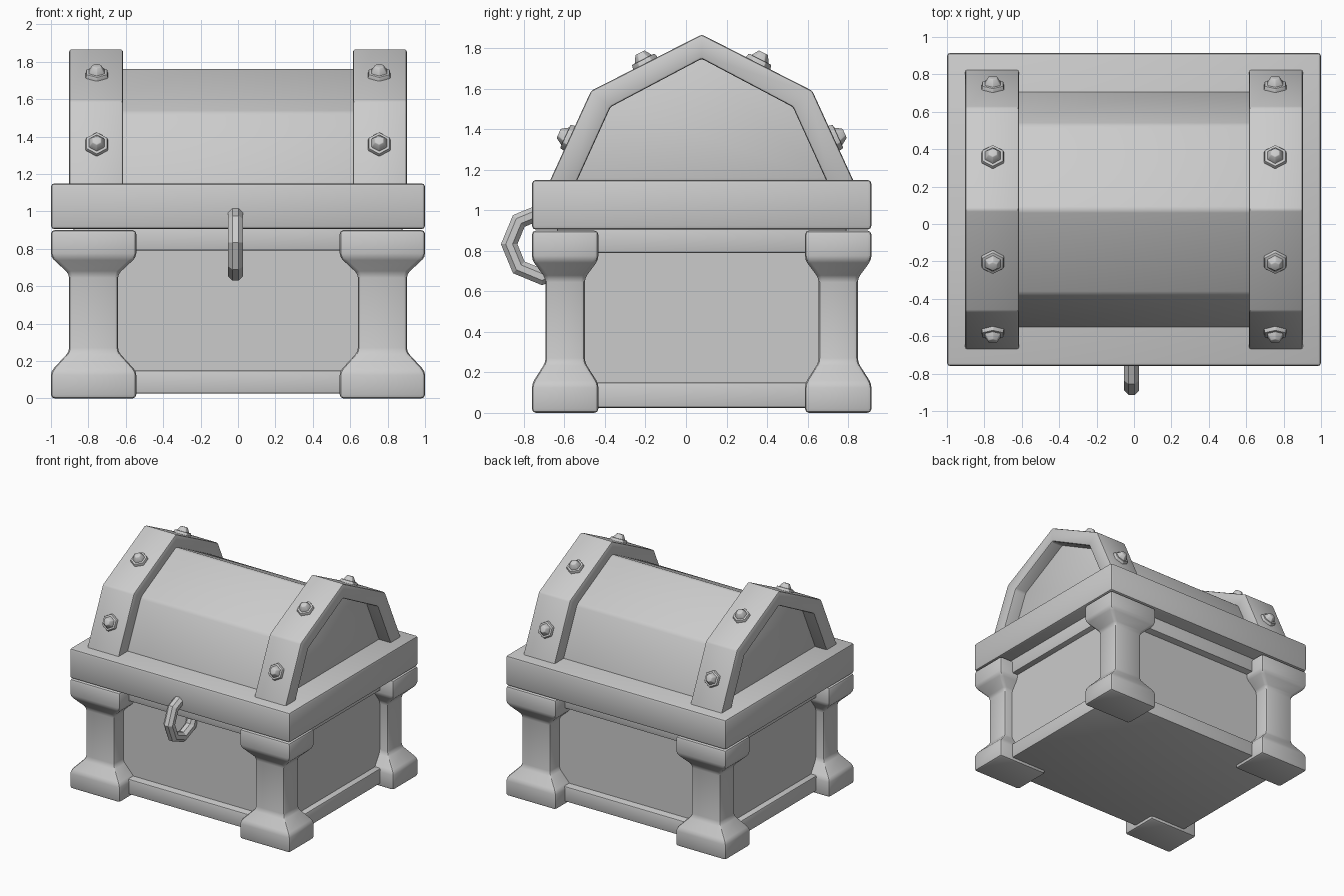
import bpy, bmesh, math
from mathutils import Vector, Matrix

if "Cube" in bpy.data.objects:
    bpy.data.objects.remove(bpy.data.objects["Cube"])

CY = 0.0775  # y centre of the chest body (the ring sticks out in front)


def finish(name, bm, bevel=0.012, angle=25):
    """Turn a bmesh into a named object with softened edges."""
    bmesh.ops.recalc_face_normals(bm, faces=bm.faces)
    me = bpy.data.meshes.new(name)
    bm.to_mesh(me)
    bm.free()
    ob = bpy.data.objects.new(name, me)
    bpy.context.collection.objects.link(ob)
    bpy.ops.object.select_all(action='DESELECT')
    ob.select_set(True)
    bpy.context.view_layer.objects.active = ob
    if bevel:
        m = ob.modifiers.new("Bevel", 'BEVEL')
        m.width = bevel
        m.segments = 2
        m.limit_method = 'ANGLE'
        m.angle_limit = math.radians(angle)
        bpy.ops.object.modifier_apply(modifier=m.name)
    bpy.ops.object.shade_smooth_by_angle(angle=math.radians(30))
    return ob


def loft(name, cx, cy, rings, bevel):
    """Stack of rectangles (z, half x, half y) joined into a solid."""
    bm = bmesh.new()
    prev = None
    for z, hx, hy in rings:
        ring = [bm.verts.new((cx + sx * hx, cy + sy * hy, z))
                for sx, sy in ((-1, -1), (1, -1), (1, 1), (-1, 1))]
        if prev:
            for i in range(4):
                j = (i + 1) % 4
                bm.faces.new((prev[i], prev[j], ring[j], ring[i]))
        else:
            bm.faces.new(ring[::-1])
        prev = ring
    bm.faces.new(prev)
    return finish(name, bm, bevel)


def prism(name, profile, x0, x1, bevel):
    """Extrude a (y, z) profile along x."""
    bm = bmesh.new()
    f = bm.faces.new([bm.verts.new((x0, CY + y, z)) for y, z in profile])
    ext = bmesh.ops.extrude_face_region(bm, geom=[f])
    verts = [v for v in ext['geom'] if isinstance(v, bmesh.types.BMVert)]
    bmesh.ops.translate(bm, verts=verts, vec=(x1 - x0, 0, 0))
    return finish(name, bm, bevel)


def arch(foot, knee, knee_z, top, base=1.14):
    return [(-foot, base), (-knee, knee_z), (0, top), (knee, knee_z), (foot, base)]


# chest body: recessed panels with a trim at top and bottom
loft("body_panels", 0, CY, [(0.05, 0.83, 0.65), (0.90, 0.83, 0.65)], 0)
loft("bottom_trim", 0, CY, [(0.025, 0.88, 0.715), (0.15, 0.88, 0.715)], 0.01)
loft("top_trim", 0, CY, [(0.79, 0.88, 0.715), (0.92, 0.88, 0.715)], 0.01)

# corner pillars with flared foot and cap
for sx, side in ((-1, "left"), (1, "right")):
    for sy, end in ((-1, "front"), (1, "back")):
        loft(f"{end}_{side}_pillar", sx * 0.772, CY + sy * 0.674, [
            (0, 0.228, 0.164), (0.145, 0.228, 0.164), (0.25, 0.131, 0.097),
            (0.665, 0.131, 0.097), (0.755, 0.228, 0.164), (0.90, 0.228, 0.164)], 0.02)

# lid: rim and angular dome
loft("lid_rim", 0, CY, [(0.905, 1.0, 0.8375), (1.15, 1.0, 0.8375)], 0.018)
prism("lid_dome", arch(0.637, 0.455, 1.53, 1.765), -0.80, 0.80, 0.02)

# bands over the lid, each with four studs
outer = arch(0.752, 0.546, 1.59, 1.868)
inner = arch(0.618, 0.45, 1.51, 1.748)
for sx, side in ((-1, "left"), (1, "right")):
    x0, x1 = sorted((sx * 0.615, sx * 0.903))
    prism(f"{side}_band", outer + inner[::-1], x0, x1, 0.012)
    for sy in (-1, 1):
        for place, (a, b), t in (("lower", (outer[4], outer[3]), 0.48),
                                 ("upper", (outer[3], outer[2]), 0.49)):
            a, b = Vector((0, *a)), Vector((0, *b))
            p = a.lerp(b, t)
            up = (b - a).normalized()
            n = Vector((0, up.z, -up.y))
            for v in (p, up, n):
                v.y *= sy
            p += Vector((sx * 0.755, CY, 0))
            rot = Matrix((up.cross(n), up, n)).transposed().to_4x4()
            # hexagonal stud: flange and tapered head
            bm = bmesh.new()
            for r0, r1, h0, h1 in ((0.072, 0.064, -0.02, 0.022),
                                   (0.050, 0.026, 0.02, 0.058)):
                bmesh.ops.create_cone(
                    bm, cap_ends=True, segments=6, radius1=r0, radius2=r1, depth=h1 - h0,
                    matrix=Matrix.Translation(p) @ rot
                    @ Matrix.Translation((0, 0, (h0 + h1) / 2)))
            finish(f"{side}_{place}_stud", bm, 0.004)

# eight-sided pull ring on the front
bm = bmesh.new()
N, M, R, r = 8, 8, 0.162, 0.044
rings = []
for i in range(N):
    a = 2 * math.pi * i / N
    ring = []
    for j in range(M):
        b = 2 * math.pi * (j + 0.5) / M
        d = R + r * math.cos(b)
        ring.append(bm.verts.new((-0.013 + r * math.sin(b),
                                  -0.711 + d * math.cos(a), 0.833 + d * math.sin(a))))
    rings.append(ring)
for i in range(N):
    for j in range(M):
        k, l = (i + 1) % N, (j + 1) % M
        bm.faces.new((rings[i][j], rings[k][j], rings[k][l], rings[i][l]))
finish("pull_ring", bm, 0)
